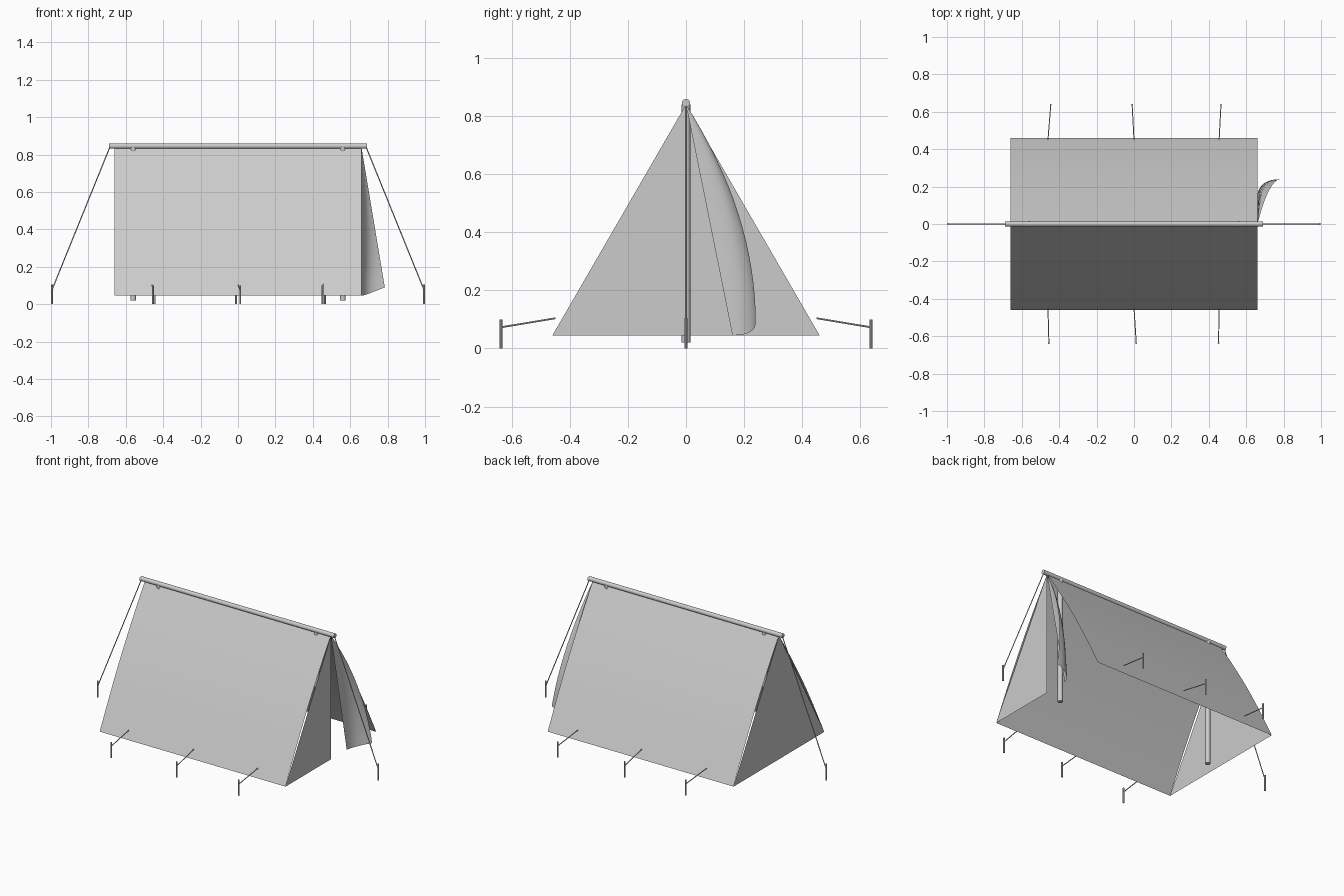
import bpy, math
from mathutils import Vector

cube = bpy.data.objects.get("Cube")
if cube:
    bpy.data.objects.remove(cube, do_unlink=True)

grey = bpy.data.materials.new("pale grey")
grey.use_nodes = True
grey.diffuse_color = (0.6, 0.6, 0.6, 1)
grey.node_tree.nodes["Principled BSDF"].inputs["Base Color"].default_value = (0.6, 0.6, 0.6, 1)

END, HALF, HEM, TOP = 0.66, 0.46, 0.045, 0.84


def add_mesh(name, verts, faces, smooth=False):
    mesh = bpy.data.meshes.new(name)
    mesh.from_pydata(verts, [], faces)
    mesh.materials.append(grey)
    mesh.polygons.foreach_set("use_smooth", [smooth] * len(mesh.polygons))
    obj = bpy.data.objects.new(name, mesh)
    bpy.context.collection.objects.link(obj)
    return obj


def sheet(name, rows):
    """Smooth cloth surface lofted through equal rows of points."""
    n = len(rows[0])
    faces = [(r * n + i, r * n + i + 1, (r + 1) * n + i + 1, (r + 1) * n + i)
             for r in range(len(rows) - 1) for i in range(n - 1)]
    return add_mesh(name, [p for row in rows for p in row], faces, True)


def rod(name, a, b, radius, sides=12):
    a, b = Vector(a), Vector(b)
    bpy.ops.mesh.primitive_cylinder_add(vertices=sides, radius=radius,
                                        depth=(b - a).length, location=(a + b) / 2)
    obj = bpy.context.object
    obj.name = name
    obj.rotation_euler = (b - a).to_track_quat('Z', 'Y').to_euler()
    obj.data.materials.append(grey)
    bpy.ops.object.shade_smooth_by_angle()
    return obj


# Roof sheets, bowed slightly outwards
for side, label in ((-1, "front"), (1, "back")):
    rows = []
    for i in range(13):
        t = i / 12
        bow = 0.016 * math.sin(math.pi * t)
        y = side * (HALF * t + 0.87 * bow)
        z = TOP + (HEM - TOP) * t + 0.5 * bow
        rows.append([(x * END, y, z) for x in (-1, 0, 1)])
    sheet(label + "_roof", rows)

# Closed end wall and the closed half of the entrance
add_mesh("rear_wall", [(-END, -HALF, HEM), (-END, HALF, HEM), (-END, 0, TOP)], [(0, 2, 1)])
add_mesh("closed_door", [(END, -HALF, HEM), (END, 0, HEM), (END, 0, TOP)], [(0, 1, 2)])

# Open door flap, curling outwards towards its free edge
rows = []
for i in range(17):
    t = i / 16
    row = []
    for j in range(9):
        s = j / 8
        x = END + 0.125 * t * (0.25 * s + 0.75 * s * s)
        y = 0.16 * t + s * (2 - s) * (0.08 * t + 0.24 * t * (1 - t))
        z = TOP + (HEM + 0.045 * s * s - TOP) * t
        row.append((x, y, z))
    rows.append(row)
sheet("open_door_flap", rows)

# Ridge pole and uprights
rod("ridge_pole", (-0.69, 0, 0.845), (0.69, 0, 0.845), 0.014, 16)
for x, label in ((-1, "rear"), (1, "entrance")):
    rod(label + "_post", (0.56 * x, 0, 0.02), (0.56 * x, 0, TOP), 0.015, 16)
    # Long guy lines at the ends
    rod(label + "_guy_line", (0.685 * x, 0, 0.84), (0.995 * x, 0, 0.075), 0.003, 6)
    rod(label + "_peg", (0.995 * x, 0, 0), (0.995 * x, 0, 0.105), 0.005, 8)

# Short guy lines and pegs along both hems
for side, label, drift in ((-1, "front", (0.005, 0.012, -0.003)), (1, "back", (0.015, -0.01, 0.01))):
    for x, dx in zip((-0.46, 0, 0.455), drift):
        rod(label + "_hem_line", (x, side * 0.45, 0.104), (x + dx, side * 0.637, 0.073), 0.003, 6)
        rod(label + "_peg", (x + dx, side * 0.637, 0), (x + dx, side * 0.637, 0.1), 0.005, 8)
